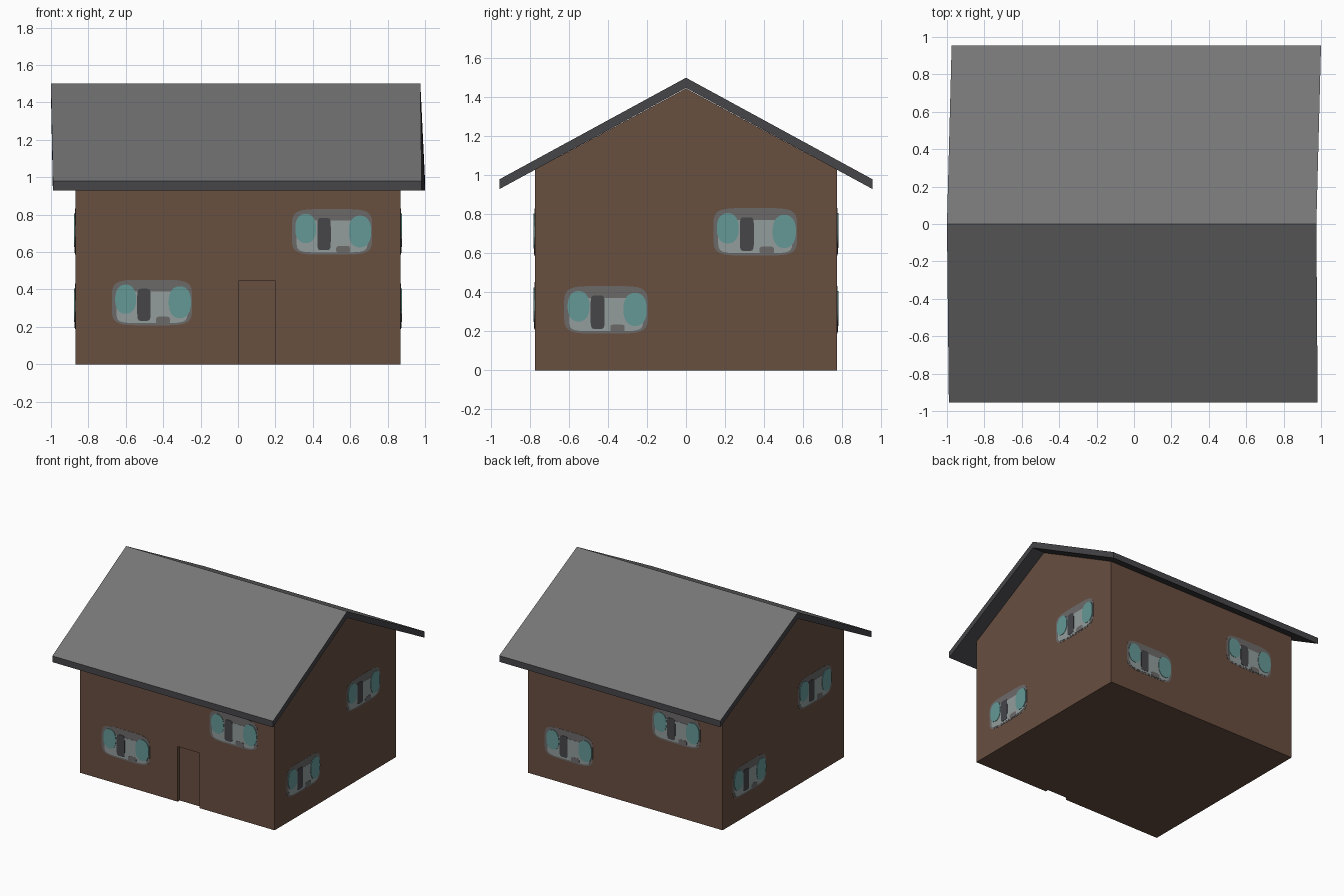
import bpy, bmesh, math
from mathutils import Matrix, Vector

if "Cube" in bpy.data.objects:
    bpy.data.objects.remove(bpy.data.objects["Cube"])


def material(name, r, g, b):
    lin = lambda c: ((c / 255 + 0.055) / 1.055) ** 2.4
    m = bpy.data.materials.new(name)
    m.diffuse_color = (lin(r), lin(g), lin(b), 1)
    m.use_nodes = True
    m.node_tree.nodes["Principled BSDF"].inputs["Base Color"].default_value = m.diffuse_color
    return m


BROWN = material("wall brown", 104, 78, 64)
GREY = material("roof grey", 118, 118, 118)
DARK = material("dark trim", 70, 70, 74)
FRAME = material("window frame grey", 108, 106, 105)
PANE = material("pane pale grey", 146, 156, 156)
TEAL = material("curtain teal", 101, 152, 150)


def add_object(name, bm, *mats):
    bmesh.ops.recalc_face_normals(bm, faces=bm.faces)
    mesh = bpy.data.meshes.new(name)
    bm.to_mesh(mesh)
    bm.free()
    ob = bpy.data.objects.new(name, mesh)
    bpy.context.collection.objects.link(ob)
    for m in mats:
        mesh.materials.append(m)
    return ob


def extrude_profile(profile, left, right):
    """Closed (y, z) profile swept along x; left/right give the end x for each y."""
    bm = bmesh.new()
    a = [bm.verts.new((left(y), y, z)) for y, z in profile]
    b = [bm.verts.new((right(y), y, z)) for y, z in profile]
    n = len(profile)
    for i in range(n):
        j = (i + 1) % n
        bm.faces.new((a[i], a[j], b[j], b[i]))
    bm.faces.new(a)
    bm.faces.new(b)
    bmesh.ops.recalc_face_normals(bm, faces=bm.faces)
    return bm


# Gabled walls
HX, HY = 0.87, 0.775
house = [(-HY, 0), (HY, 0), (HY, 1.028), (0, 1.445), (-HY, 1.028)]
walls = add_object("walls", extrude_profile(house, lambda y: -HX, lambda y: HX), BROWN)

# Shallow recessed door
bm = bmesh.new()
bmesh.ops.create_cube(bm, size=1, matrix=Matrix.Translation((0.102, -HY, 0.195))
                      @ Matrix.Diagonal((0.196, 0.05, 0.50, 1)))
cutter = add_object("door_cutter", bm, BROWN)
cutter.hide_render = True
mod = walls.modifiers.new("door recess", 'BOOLEAN')
mod.operation = 'DIFFERENCE'
mod.solver = 'EXACT'
mod.object = cutter
bpy.context.view_layer.objects.active = walls
bpy.ops.object.modifier_apply(modifier=mod.name)
bpy.data.objects.remove(cutter)

# Roof slab, slightly crooked at its ends; grey on top, dark on edges and underside
slab = [(-0.955, 0.93), (-0.955, 0.98), (0, 1.5), (0.955, 0.98), (0.955, 0.93), (0, 1.448)]
bm = extrude_profile(slab,
                     lambda y: -0.975 if y > 0.5 else (-1.0 if y > -0.5 else -0.99),
                     lambda y: 1.0 if y > 0.5 else (0.975 if y > -0.5 else 0.982))
for f in bm.faces:
    f.material_index = 0 if f.normal.z > 0.5 else 1
add_object("roof", bm, GREY, DARK)


# Windows: stacked thin rounded plates (cx, cz, half width, half height, roundness, layer, colour)
PARTS = [
    (0.0, 0.0, 0.215, 0.122, 5, 1, 0),        # frame
    (0.0, -0.025, 0.190, 0.085, 6, 2, 1),     # pane
    (0.059, -0.095, 0.037, 0.020, 4, 3, 0),   # sill bump
    (-0.043, -0.012, 0.036, 0.086, 6, 3, 3),  # dark bar
    (-0.141, 0.018, 0.056, 0.078, 2.3, 4, 2), # left curtain
    (0.149, 0.002, 0.060, 0.085, 2.3, 4, 2),  # right curtain
]


def rounded(cx, cz, w, h, power, n=32):
    pts = []
    for i in range(n):
        t = 2 * math.pi * (i + 0.5) / n
        c, s = math.cos(t), math.sin(t)
        pts.append((cx + w * math.copysign(abs(c) ** (2 / power), c),
                    cz + h * math.copysign(abs(s) ** (2 / power), s)))
    return pts


def window(name, angle, dist, x, z):
    bm = bmesh.new()
    for cx, cz, w, h, power, layer, colour in PARTS:
        pts = rounded(cx, cz, w, h, power)
        front = [bm.verts.new((px, -0.0015 * layer, pz)) for px, pz in pts]
        back = [bm.verts.new((px, 0.001, pz)) for px, pz in pts]
        faces = [bm.faces.new(front), bm.faces.new(back)]
        for i in range(len(pts)):
            j = (i + 1) % len(pts)
            faces.append(bm.faces.new((front[i], front[j], back[j], back[i])))
        for f in faces:
            f.material_index = colour
    bm.transform(Matrix.Rotation(math.radians(angle), 4, 'Z')
                 @ Matrix.Translation(Vector((x, -dist, z))))
    add_object(name, bm, FRAME, PANE, TEAL, DARK)


# Two windows on each side: one low on the left, one high on the right
SIDES = [
    ("front", 0, HY, (-0.46, 0.33), (0.503, 0.708)),
    ("right", 90, HX, (-0.41, 0.31), (0.355, 0.71)),
    ("back", 180, HY, (-0.505, 0.31), (0.456, 0.71)),
    ("left", 270, HX, (-0.435, 0.31), (0.40, 0.71)),
]
for side, angle, dist, low, high in SIDES:
    window(side + "_lower_window", angle, dist, *low)
    window(side + "_upper_window", angle, dist, *high)
